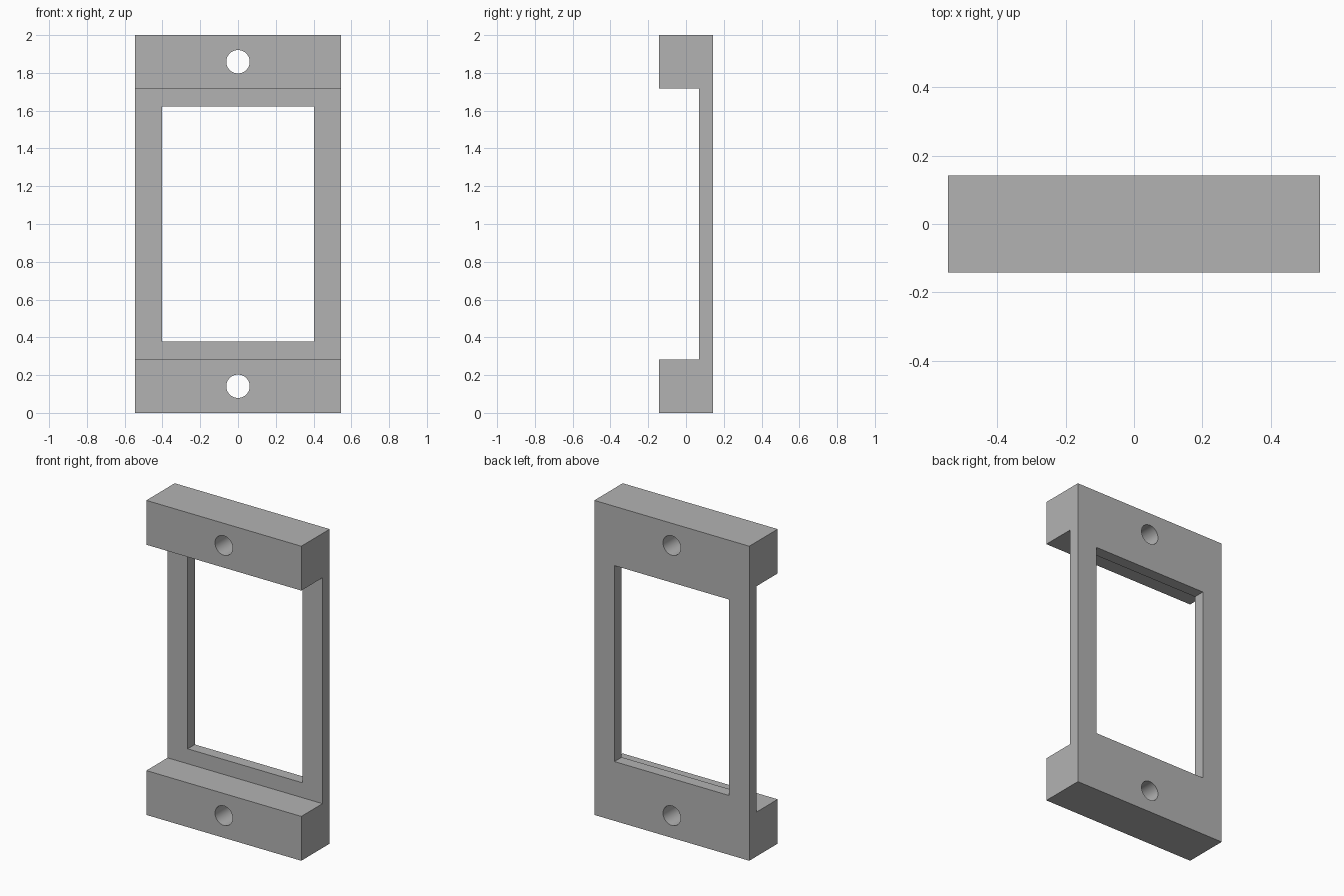
import bpy
import bmesh
from mathutils import Vector, Matrix

cube = bpy.data.objects.get("Cube")
if cube:
    bpy.data.objects.remove(cube, do_unlink=True)

HALF_W, HALF_D, HEIGHT = 0.545, 0.1425, 2.0
BLOCK_H = 0.282          # height of each end block
PLATE_FRONT = 0.07       # front face of the thin plate
WINDOW = (0.403, 0.377)  # half width, distance from each end
HOLE_R, HOLE_Z = 0.062, 0.141

grey = bpy.data.materials.new("plain grey")
grey.use_nodes = True
colour = (0.45, 0.45, 0.45, 1)
grey.diffuse_color = colour
grey.node_tree.nodes["Principled BSDF"].inputs["Base Color"].default_value = colour


def make_object(name, bm):
    bmesh.ops.recalc_face_normals(bm, faces=bm.faces)
    mesh = bpy.data.meshes.new(name)
    bm.to_mesh(mesh)
    bm.free()
    mesh.materials.append(grey)
    obj = bpy.data.objects.new(name, mesh)
    bpy.context.collection.objects.link(obj)
    return obj


# Bracket: C-shaped side profile extruded across the width
profile = [(HALF_D, 0), (HALF_D, HEIGHT), (-HALF_D, HEIGHT),
           (-HALF_D, HEIGHT - BLOCK_H), (PLATE_FRONT, HEIGHT - BLOCK_H),
           (PLATE_FRONT, BLOCK_H), (-HALF_D, BLOCK_H), (-HALF_D, 0)]
bm = bmesh.new()
side = bm.faces.new([bm.verts.new((-HALF_W, y, z)) for y, z in profile])
swept = bmesh.ops.extrude_face_region(bm, geom=[side])["geom"]
bmesh.ops.translate(bm, vec=Vector((2 * HALF_W, 0, 0)),
                    verts=[v for v in swept if isinstance(v, bmesh.types.BMVert)])
bracket = make_object("mounting_bracket", bm)

# Cutter: rectangular window and two screw holes
bm = bmesh.new()
size = Matrix.Diagonal((2 * WINDOW[0], 1, HEIGHT - 2 * WINDOW[1], 1))
bmesh.ops.create_cube(bm, size=1, matrix=Matrix.Translation((0, 0, HEIGHT / 2)) @ size)
for z in (HOLE_Z, HEIGHT - HOLE_Z):
    bmesh.ops.create_cone(bm, cap_ends=True, segments=48, radius1=HOLE_R, radius2=HOLE_R,
                          depth=1, matrix=Matrix.Translation((0, 0, z)) @ Matrix.Rotation(1.5707963, 4, "X"))
cutter = make_object("opening_cutter", bm)

# Cut the openings, then smooth only the round bores
cut = bracket.modifiers.new("openings", "BOOLEAN")
cut.operation = "DIFFERENCE"
cut.solver = "EXACT"
cut.object = cutter
bpy.ops.object.select_all(action="DESELECT")
bracket.select_set(True)
bpy.context.view_layer.objects.active = bracket
bpy.ops.object.modifier_apply(modifier=cut.name)
bpy.data.objects.remove(cutter, do_unlink=True)
bpy.ops.object.shade_smooth_by_angle(angle=0.5)
